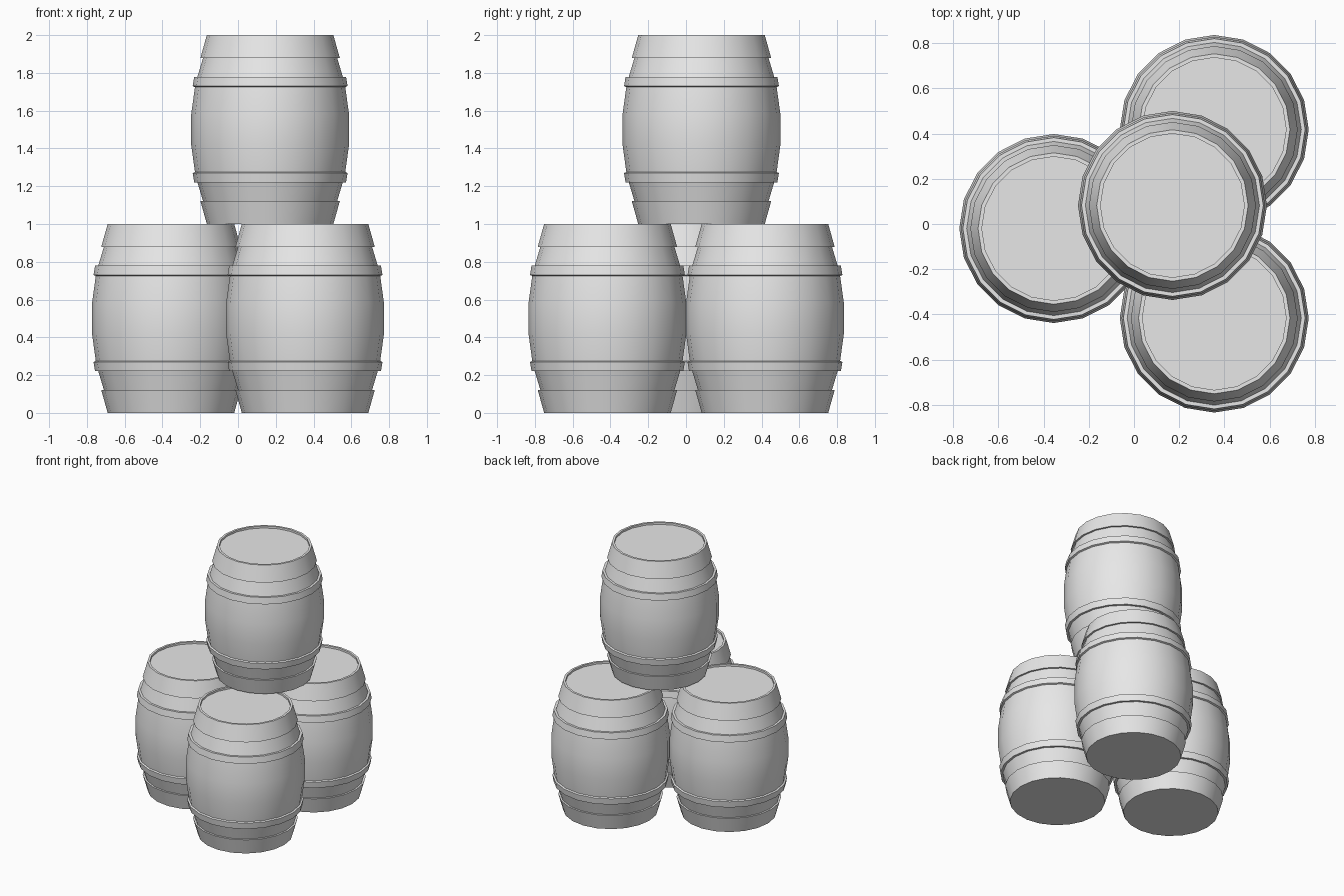
import bpy, bmesh, math
from mathutils import Vector

if "Cube" in bpy.data.objects:
    bpy.data.objects.remove(bpy.data.objects["Cube"])

SIDES = 20

wood = bpy.data.materials.new("light_grey")
wood.diffuse_color = (0.8, 0.8, 0.8, 1)
wood.use_nodes = True
wood.node_tree.nodes["Principled BSDF"].inputs["Base Color"].default_value = wood.diffuse_color

# Upper half of the barrel outline, (radius, height above the middle)
half = [
    (0.418, 0.08),                    # bulging staves
    (0.398, 0.225),
    (0.410, 0.230), (0.402, 0.279),   # hoop
    (0.385, 0.279),
    (0.355, 0.379),
    (0.369, 0.379), (0.335, 0.5),     # end band
]
lower = [(r, 0.5 - h) for r, h in reversed(half)]
upper = [(r, 0.5 + h) for r, h in half]
lid = [(0.318, 1.0), (0.318, 0.985), (0, 0.985)]   # recessed lid
profile = [(0, 0)] + lower + upper + lid


def lathe(points):
    """Spin a profile around z into a closed mesh."""
    bm = bmesh.new()
    verts = [bm.verts.new((r, 0, z)) for r, z in points]
    edges = [bm.edges.new(pair) for pair in zip(verts, verts[1:])]
    bmesh.ops.spin(bm, geom=verts + edges, cent=Vector(), axis=(0, 0, 1),
                   angle=math.tau, steps=SIDES, use_duplicate=False)
    bmesh.ops.remove_doubles(bm, verts=bm.verts, dist=0.0005)
    bmesh.ops.recalc_face_normals(bm, faces=bm.faces)
    for f in bm.faces:
        f.smooth = True
    mesh = bpy.data.meshes.new("barrel")
    bm.to_mesh(mesh)
    bm.free()
    mesh.set_sharp_from_angle(angle=math.radians(30))
    mesh.materials.append(wood)
    return mesh


# Three barrels on the ground and one stacked on top
barrel = lathe(profile)
places = {
    "barrel_left": (-0.355, -0.02, 0),
    "barrel_back": (0.355, 0.418, 0),
    "barrel_front": (0.355, -0.416, 0),
    "barrel_top": (0.17, 0.082, 1),
}
for name, position in places.items():
    ob = bpy.data.objects.new(name, barrel)
    ob.location = position
    bpy.context.collection.objects.link(ob)
